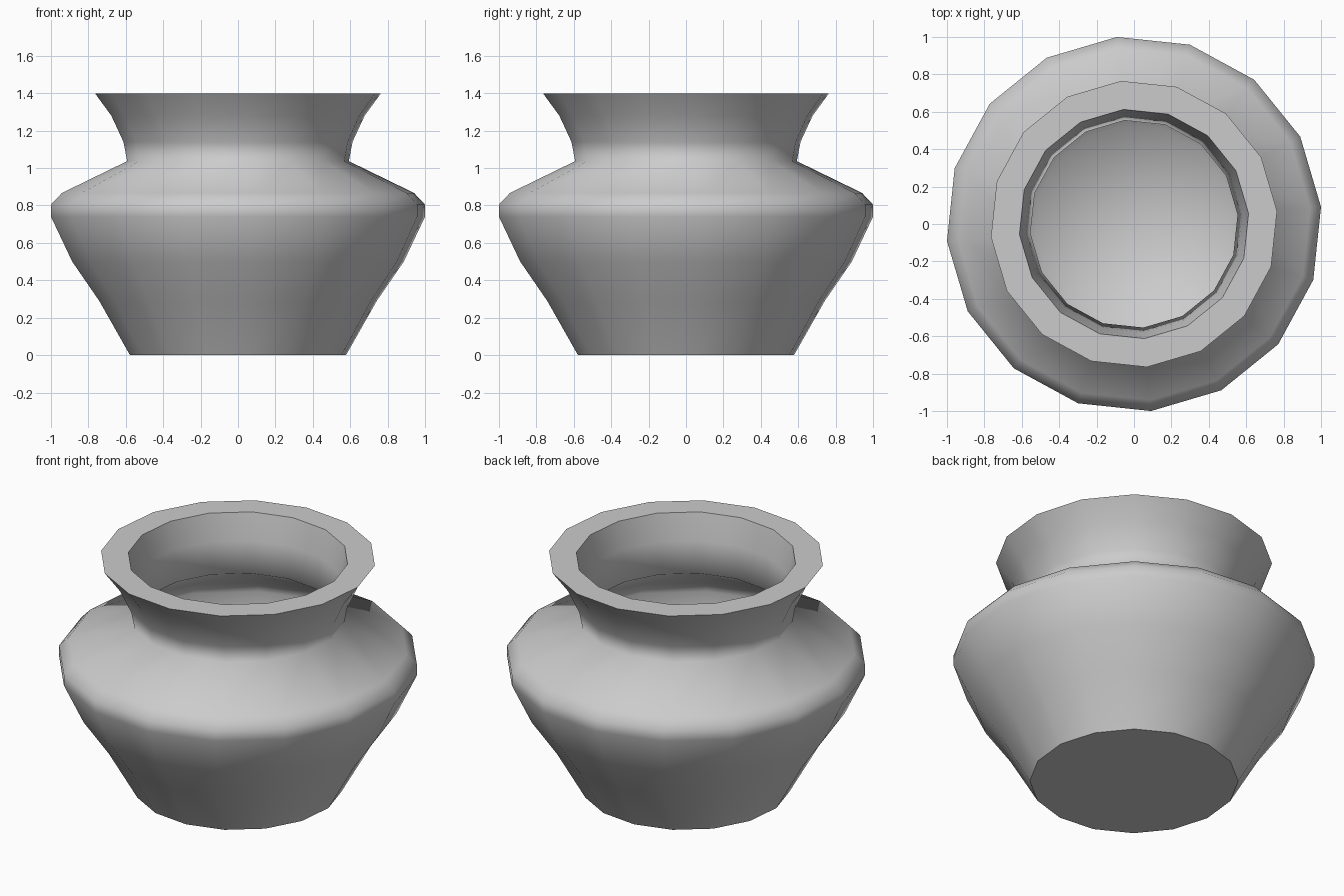
import bpy
import bmesh
from math import cos, sin, tau, radians

SIDES = 16
TURN = radians(5.2)

cube = bpy.data.objects.get("Cube")
if cube:
    bpy.data.objects.remove(cube)

# One plain clay colour
clay = bpy.data.materials.new("clay_grey")
clay.use_nodes = True
colour = (0.6, 0.6, 0.6, 1)
clay.diffuse_color = colour
clay.node_tree.nodes["Principled BSDF"].inputs["Base Color"].default_value = colour

# Wall profile as (radius, height): outside going up, then inside going down
outer = [(0.58, 0), (0.745, 0.29), (0.89, 0.5), (1.004, 0.74), (1.004, 0.805),
         (0.945, 0.867), (0.595, 1.037), (0.615, 1.14), (0.68, 1.28), (0.768, 1.4)]
inner = [(0.615, 1.4), (0.58, 1.24), (0.556, 1.05), (0.89, 0.84), (0.94, 0.76),
         (0.83, 0.5), (0.68, 0.29), (0.53, 0.06)]


def ring(bm, radius, height):
    angles = [TURN + tau * i / SIDES for i in range(SIDES)]
    return [bm.verts.new((radius * cos(a), radius * sin(a), height)) for a in angles]


def sharpen(bm, loop):
    for i in range(SIDES):
        bm.edges.get((loop[i - 1], loop[i])).smooth = False


# Pot body: rings joined by quads
bm = bmesh.new()
rings = [ring(bm, r, z) for r, z in outer + inner]
for low, high in zip(rings, rings[1:]):
    for i in range(SIDES):
        bm.faces.new((low[i - 1], low[i], high[i], high[i - 1]))

# Flat base underneath and a fanned floor inside
bm.faces.new(rings[0][::-1])
centre = bm.verts.new((0, 0, inner[-1][1]))
floor = rings[-1]
for i in range(SIDES):
    bm.faces.new((floor[i - 1], floor[i], centre))

# Smooth everywhere except the base edge and both lip edges
for face in bm.faces:
    face.smooth = True
for loop in (rings[0], rings[len(outer) - 1], rings[len(outer)]):
    sharpen(bm, loop)
bmesh.ops.recalc_face_normals(bm, faces=bm.faces[:])

mesh = bpy.data.meshes.new("pot")
bm.to_mesh(mesh)
bm.free()
mesh.materials.append(clay)
pot = bpy.data.objects.new("pot", mesh)
bpy.context.collection.objects.link(pot)
